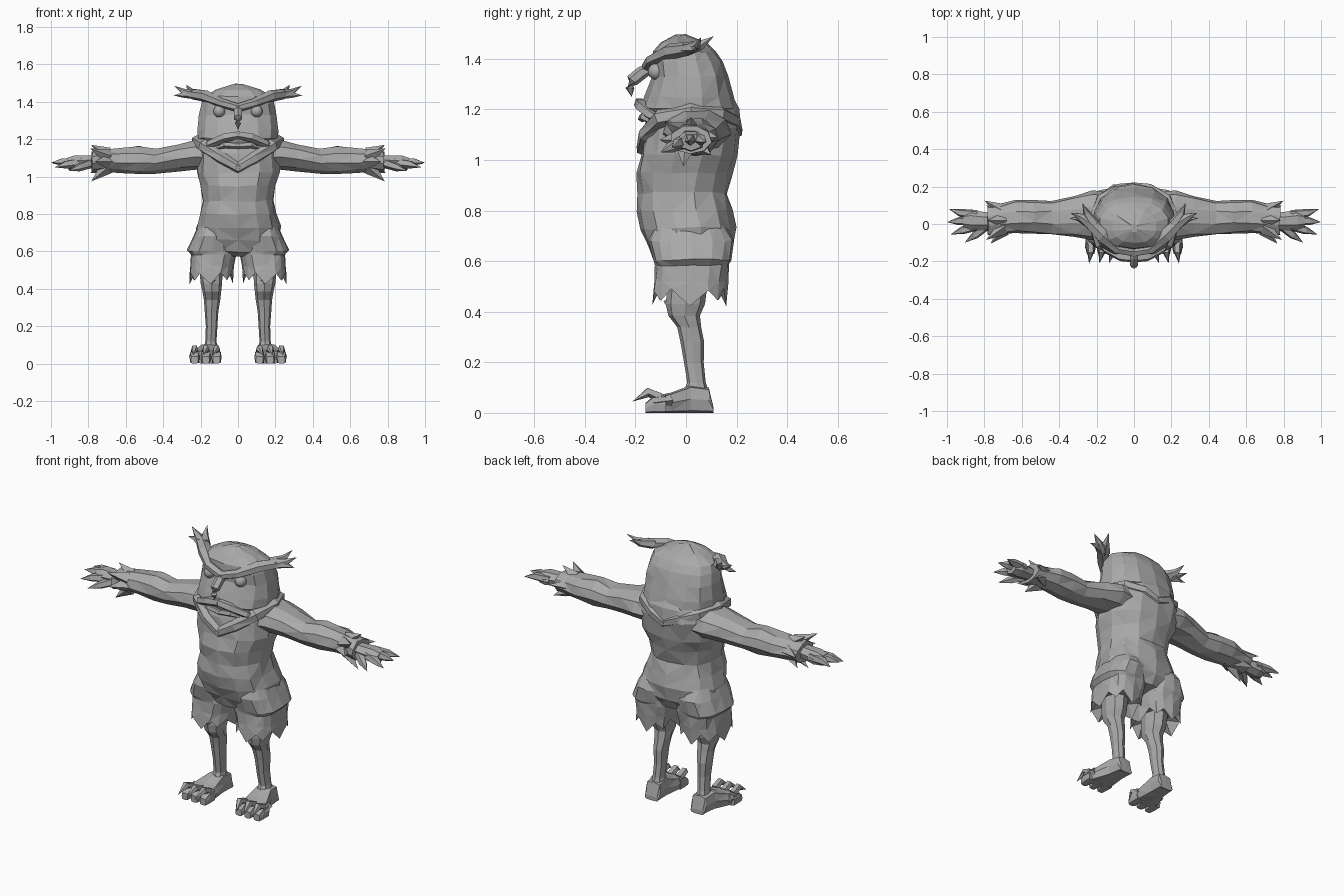
import bpy, bmesh, math, random
from mathutils import Vector

random.seed(4)
grey = bpy.data.materials.new("feather grey")
grey.diffuse_color = (0.4, 0.4, 0.4, 1)


def spow(v, p):
    return math.copysign(abs(v) ** p, v)


def ring(c, u, v, n, p=1.0):
    """Rounded cross-section around c spanned by the half-axes u and v."""
    c, u, v = Vector(c), Vector(u), Vector(v)
    angles = [-math.pi / 2 + 2 * math.pi * i / n for i in range(n)]
    return [c + u * spow(math.cos(a), p) + v * spow(math.sin(a), p) for a in angles]


def zring(z, x0, x1, y0, y1, n=14, p=0.85):
    return ring(((x0 + x1) / 2, (y0 + y1) / 2, z), ((x1 - x0) / 2, 0, 0), (0, (y1 - y0) / 2, 0), n, p)


def loft(bm, rings, jitter=0.0):
    rows = []
    for r in rings:
        rows.append([bm.verts.new(q + Vector([random.uniform(-jitter, jitter) for _ in range(3)])) for q in r])
    n = len(rows[0])
    for a, b in zip(rows, rows[1:]):
        for i in range(n):
            bm.faces.new((a[i], a[(i + 1) % n], b[(i + 1) % n], b[i]))
    bm.faces.new(rows[0][::-1])
    bm.faces.new(rows[-1])


def tube(bm, path, n=5, flat=1.0):
    """Tapering tube through (point, radius) pairs; flat scales its height."""
    pts = [Vector(p) for p, r in path]
    rings = []
    for i, (p, r) in enumerate(path):
        d = (pts[min(i + 1, len(pts) - 1)] - pts[max(i - 1, 0)]).normalized()
        u = d.cross(Vector((0, 0, 1)) if abs(d.z) < 0.9 else Vector((0, 1, 0))).normalized()
        rings.append(ring(p, u * r, u.cross(d) * r * flat, n))
    loft(bm, rings)


def finish(name, bm, mirror=True):
    bmesh.ops.remove_doubles(bm, verts=bm.verts, dist=0.0005)
    bmesh.ops.triangulate(bm, faces=[f for f in bm.faces if len(f.verts) == 4])
    bmesh.ops.recalc_face_normals(bm, faces=bm.faces)
    me = bpy.data.meshes.new(name)
    bm.to_mesh(me)
    bm.free()
    me.materials.append(grey)
    ob = bpy.data.objects.new(name, me)
    bpy.context.collection.objects.link(ob)
    if mirror:
        m = ob.modifiers.new("mirror", "MIRROR")
        m.use_mirror_merge = False
    return ob


# torso: (height, half width, front, back)
bm = bmesh.new()
loft(bm, [zring(z, -w, w, a, b) for z, w, a, b in [
    (0.575, 0.06, -0.08, 0.06), (0.60, 0.16, -0.125, 0.15), (0.66, 0.225, -0.155, 0.19),
    (0.73, 0.23, -0.18, 0.195), (0.80, 0.205, -0.197, 0.18), (0.87, 0.19, -0.19, 0.165),
    (0.95, 0.20, -0.198, 0.185), (1.02, 0.225, -0.18, 0.205), (1.13, 0.225, -0.165, 0.222),
    (1.20, 0.20, -0.14, 0.205), (1.27, 0.12, -0.08, 0.17)]], 0.006)
finish("torso", bm, False)

# head
bm = bmesh.new()
loft(bm, [zring(z, -w, w, a, b) for z, w, a, b in [
    (1.12, 0.09, -0.13, 0.1), (1.165, 0.17, -0.165, 0.15), (1.205, 0.218, -0.18, 0.2),
    (1.25, 0.22, -0.165, 0.19), (1.33, 0.212, -0.135, 0.165), (1.39, 0.2, -0.135, 0.145),
    (1.43, 0.185, -0.13, 0.12), (1.465, 0.12, -0.1, 0.08), (1.495, 0.02, -0.045, 0.0)]], 0.003)
finish("head", bm, False)

# brows sweeping back into forked ear tufts
bm = bmesh.new()
tube(bm, [((-0.01, -0.15, 1.365), 0.028), ((0.09, -0.132, 1.395), 0.03), ((0.17, -0.06, 1.43), 0.04),
          ((0.24, 0.01, 1.44), 0.034), ((0.29, 0.04, 1.455), 0.02), ((0.34, 0.06, 1.485), 0)], 6, 0.8)
tube(bm, [((0.21, 0.0, 1.44), 0.03), ((0.255, 0.06, 1.455), 0.02), ((0.275, 0.11, 1.49), 0)], 5)
tube(bm, [((0.24, 0.0, 1.44), 0.025), ((0.30, 0.03, 1.437), 0.014), ((0.345, 0.03, 1.435), 0)], 5)
finish("brow_tuft", bm)

# eyes
bm = bmesh.new()
bmesh.ops.create_uvsphere(bm, u_segments=10, v_segments=7, radius=0.033)
bmesh.ops.translate(bm, verts=bm.verts, vec=(0.1, -0.118, 1.35))
eye = finish("eye", bm)
for f in eye.data.polygons:
    f.use_smooth = True

# hooked beak
bm = bmesh.new()
tube(bm, [((0, -0.13, 1.37), 0.018), ((0, -0.175, 1.345), 0.026), ((0, -0.212, 1.315), 0.026),
          ((0, -0.222, 1.285), 0.018), ((0, -0.215, 1.25), 0)], 6)
finish("beak", bm, False)

# frowning mouth ridges and the lower lip
bm = bmesh.new()
tube(bm, [((-0.01, -0.185, 1.225), 0.022), ((0.07, -0.175, 1.21), 0.025),
          ((0.15, -0.135, 1.175), 0.022), ((0.20, -0.08, 1.15), 0.0)], 5)
tube(bm, [((-0.01, -0.175, 1.165), 0.016), ((0.07, -0.165, 1.17), 0.018), ((0.14, -0.125, 1.14), 0.0)], 5)
finish("mouth", bm)

# V collar at front and back, joined over the shoulders
bm = bmesh.new()
tube(bm, [((-0.01, -0.172, 1.04), 0.026), ((0.09, -0.155, 1.10), 0.034), ((0.18, -0.10, 1.165), 0.038),
          ((0.215, 0.02, 1.19), 0.035), ((0.17, 0.13, 1.18), 0.036), ((0.08, 0.185, 1.15), 0.034),
          ((-0.01, 0.20, 1.11), 0.026)], 6)
finish("collar", bm)

# arms: (x, front, back, bottom, top)
bm = bmesh.new()
loft(bm, [ring((x, (a + b) / 2, (c + d) / 2), (0, (b - a) / 2, 0), (0, 0, (d - c) / 2), 9) for x, a, b, c, d in [
    (0.12, -0.10, 0.17, 1.02, 1.21), (0.22, -0.09, 0.18, 1.035, 1.205), (0.32, -0.07, 0.155, 1.03, 1.18),
    (0.44, -0.06, 0.125, 1.015, 1.15), (0.53, -0.055, 0.125, 1.01, 1.165), (0.63, -0.05, 0.125, 1.02, 1.155),
    (0.72, -0.055, 0.105, 1.03, 1.145), (0.78, -0.065, 0.10, 1.025, 1.135)]], 0.005)
# jagged cuff feathers
for base, tip in [((0.70, 0.02, 1.12), (0.785, 0.02, 1.17)), ((0.70, 0.0, 1.05), (0.785, -0.01, 0.975)),
                  ((0.70, 0.07, 1.09), (0.80, 0.125, 1.09)), ((0.70, -0.03, 1.08), (0.765, -0.105, 1.08)),
                  ((0.70, -0.02, 1.11), (0.79, -0.085, 1.15)), ((0.70, 0.05, 1.06), (0.79, 0.10, 1.02))]:
    tube(bm, [(base, 0.04), (tip, 0)], 4)
finish("arm", bm)

# hands with three pointed fingers and a thumb
bm = bmesh.new()
tube(bm, [((0.74, 0.015, 1.085), 0.045), ((0.80, 0.015, 1.08), 0.05), ((0.87, 0.02, 1.075), 0.057),
          ((0.91, 0.02, 1.07), 0.045)], 7, 0.75)
for a, k, tip in [((0.84, 0.05, 1.08), (0.93, 0.06, 1.08), (0.99, 0.08, 1.07)),
                  ((0.85, 0.02, 1.08), (0.94, 0.015, 1.08), (1.0, 0.01, 1.075)),
                  ((0.84, -0.01, 1.075), (0.92, -0.035, 1.065), (0.98, -0.055, 1.05)),
                  ((0.79, -0.01, 1.07), (0.85, -0.06, 1.05), (0.905, -0.10, 1.03))]:
    tube(bm, [(a, 0.026), (k, 0.022), (tip, 0)], 5)
finish("hand", bm)

# ragged feather breeches with a hollow, zigzag hem
bm = bmesh.new()
rings = [zring(z, a, b, c, d, 16, 0.75) for z, a, b, c, d in [
    (0.76, 0.03, 0.20, -0.12, 0.15), (0.68, 0.02, 0.238, -0.145, 0.19), (0.605, 0.01, 0.272, -0.13, 0.18),
    (0.585, 0.012, 0.255, -0.125, 0.172), (0.52, 0.025, 0.258, -0.125, 0.165), (0.46, 0.03, 0.262, -0.135, 0.16),
    (0.51, 0.06, 0.22, -0.09, 0.12)]]
for i, v in enumerate(rings[5]):
    v.z = (0.425, 0.48, 0.445, 0.49)[i % 4]
loft(bm, rings, 0.004)
finish("breeches", bm)

# lower legs
bm = bmesh.new()
loft(bm, [zring(z, a, b, c, d, 8) for z, a, b, c, d in [
    (0.55, 0.08, 0.21, -0.07, 0.09), (0.43, 0.085, 0.20, -0.08, 0.075), (0.385, 0.09, 0.19, -0.07, 0.055),
    (0.34, 0.095, 0.182, -0.035, 0.06), (0.28, 0.105, 0.178, -0.022, 0.072), (0.20, 0.11, 0.172, -0.008, 0.07),
    (0.12, 0.115, 0.175, 0.005, 0.078), (0.06, 0.105, 0.185, -0.02, 0.098)]])
# knee feathers
tube(bm, [((0.14, -0.05, 0.45), 0.04), ((0.14, -0.03, 0.335), 0)], 4)
finish("leg", bm)

# feet: (y, inner, outer, top)
bm = bmesh.new()
loft(bm, [ring(((a + b) / 2, y, 0.005 + t / 2), ((b - a) / 2, 0, 0), (0, 0, t / 2), 8, 0.5) for y, a, b, t in [
    (0.108, 0.105, 0.19, 0.025), (0.09, 0.10, 0.195, 0.10), (0.02, 0.10, 0.205, 0.11),
    (-0.06, 0.09, 0.24, 0.08), (-0.11, 0.088, 0.255, 0.07)]])
for v in bm.verts:
    v.co.z = max(0, v.co.z - 0.005)
# toes and raised claws
for x, tx in ((0.115, 0.135), (0.172, 0.185), (0.232, 0.24)):
    loft(bm, [ring((x, y, t / 2), (w, 0, 0), (0, 0, t / 2), 8, 0.5) for y, w, t in
              [(-0.08, 0.027, 0.07), (-0.13, 0.027, 0.065), (-0.16, 0.02, 0.04)]])
    tube(bm, [((x, -0.10, 0.06), 0.022), ((x, -0.15, 0.082), 0.02), ((tx, -0.212, 0.045), 0)], 5)
tube(bm, [((0.235, -0.06, 0.05), 0.025), ((0.262, -0.13, 0.04), 0)], 4)
finish("foot", bm)
